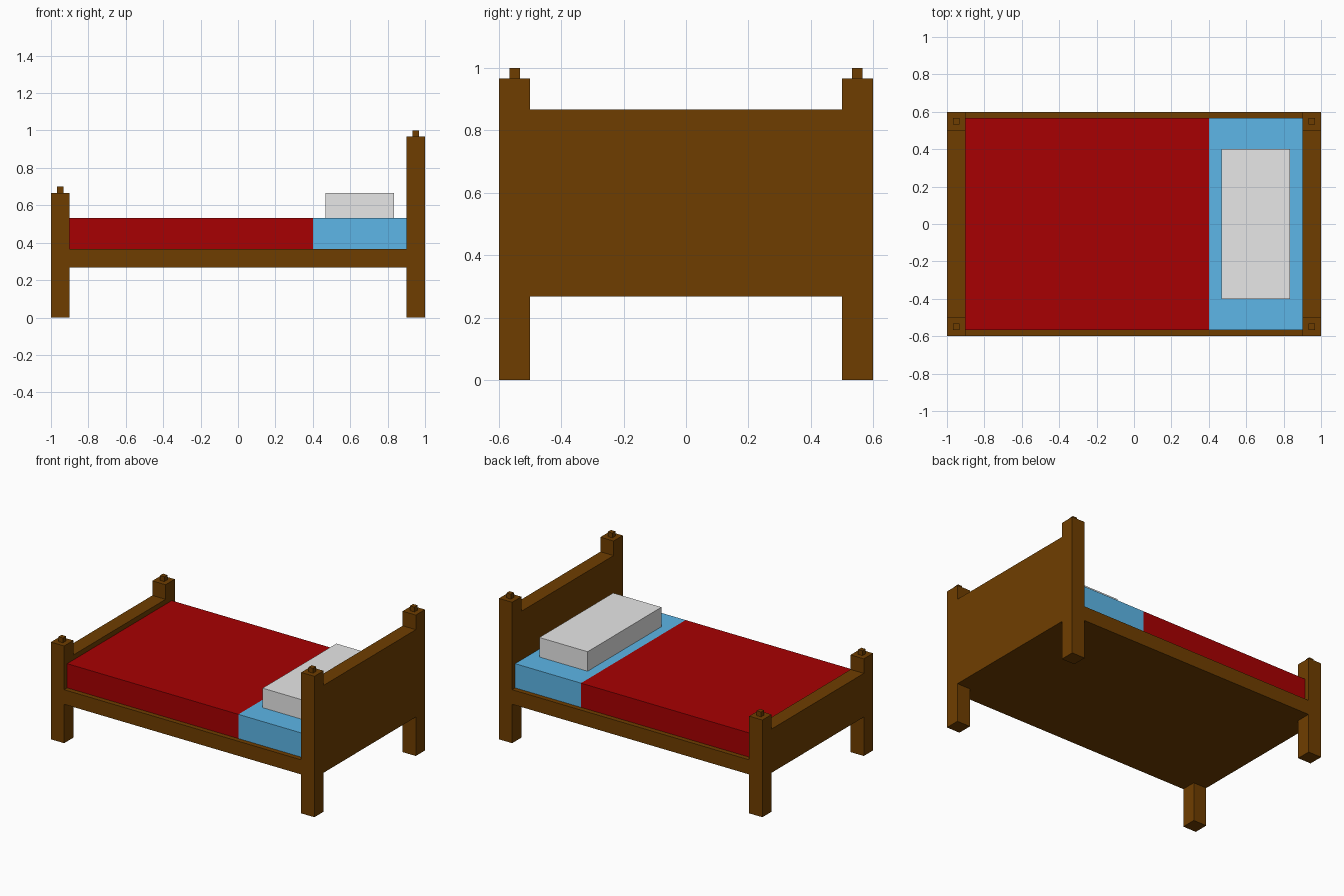
import bpy

if "Cube" in bpy.data.objects:
    bpy.data.objects.remove(bpy.data.objects["Cube"])


def material(name, rgb):
    m = bpy.data.materials.new(name)
    m.diffuse_color = (*rgb, 1.0)
    m.use_nodes = True
    m.node_tree.nodes["Principled BSDF"].inputs["Base Color"].default_value = m.diffuse_color
    return m


wood = material("brown wood", (0.159, 0.048, 0.0))
red = material("red blanket", (0.39, 0.0, 0.0005))
blue = material("blue sheet", (0.109, 0.468, 0.8))
white = material("white pillow", (0.8, 0.8, 0.8))


def box(name, x, y, z, mat):
    """Axis-aligned box from (min, max) ranges."""
    bpy.ops.mesh.primitive_cube_add(size=1)
    ob = bpy.context.object
    ob.name = name
    for v in ob.data.vertices:
        v.co = [r[0] if c < 0 else r[1] for c, r in zip(v.co, (x, y, z))]
    ob.data.materials.append(mat)
    return ob


RAIL_BOTTOM, RAIL_TOP, MATTRESS_TOP = 0.267, 0.367, 0.533

# Head and foot ends: two posts with square finials and a board between them
for end, cx, post_top in (("head", 0.95, 0.967), ("foot", -0.95, 0.667)):
    span = (cx - 0.05, cx + 0.05)
    for side, cy in (("front", -0.55), ("back", 0.55)):
        box(f"{end}_post_{side}", span, (cy - 0.05, cy + 0.05), (0, post_top), wood)
        box(f"{end}_finial_{side}", (cx - 0.0167, cx + 0.0167),
            (cy - 0.0167, cy + 0.0167), (post_top, post_top + 0.033), wood)
    box(f"{end}board", span, (-0.5, 0.5), (RAIL_BOTTOM, post_top - 0.1), wood)

# Bed base
box("bed_base", (-0.9, 0.9), (-0.6, 0.6), (RAIL_BOTTOM, RAIL_TOP), wood)

# Bedding
box("blanket", (-0.9, 0.4), (-0.567, 0.567), (RAIL_TOP, MATTRESS_TOP), red)
box("sheet", (0.4, 0.9), (-0.567, 0.567), (RAIL_TOP, MATTRESS_TOP), blue)
box("pillow", (0.467, 0.833), (-0.4, 0.4), (MATTRESS_TOP, 0.667), white)
